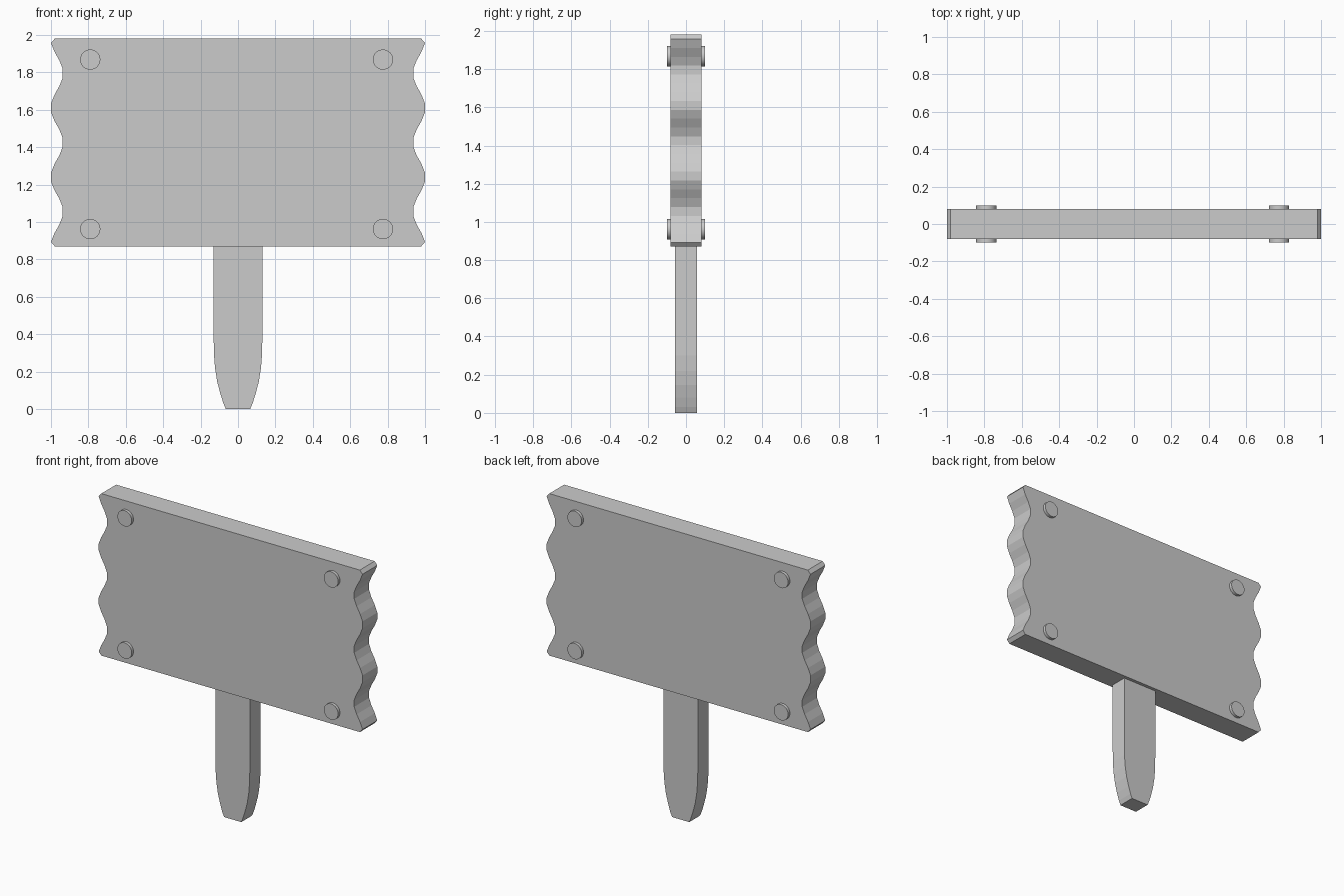
import bpy, bmesh
from math import cos, pi

if "Cube" in bpy.data.objects:
    bpy.data.objects.remove(bpy.data.objects["Cube"])


def extrude_profile(name, pts, half_depth):
    """Solid from an x-z outline, thickened evenly about y = 0."""
    bm = bmesh.new()
    face = bm.faces.new([bm.verts.new((x, -half_depth, z)) for x, z in pts])
    ext = bmesh.ops.extrude_face_region(bm, geom=[face])
    verts = [g for g in ext["geom"] if isinstance(g, bmesh.types.BMVert)]
    bmesh.ops.translate(bm, verts=verts, vec=(0, 2 * half_depth, 0))
    bmesh.ops.recalc_face_normals(bm, faces=bm.faces[:])
    mesh = bpy.data.meshes.new(name)
    bm.to_mesh(mesh)
    bm.free()
    obj = bpy.data.objects.new(name, mesh)
    bpy.context.collection.objects.link(obj)
    return obj


def mirrored(right):
    """Close a right-hand outline with its mirror image."""
    return right + [(-x, z) for x, z in reversed(right)]


# Sign board: wavy ends, three notches each side, clipped corners
bottom, top = 0.87, 1.98
period = (top - bottom) / 3
edge = [(0.98, bottom)]
for i in range(24):
    t = (i + 0.5) / 8
    edge.append((0.9685 + 0.034 * cos(2 * pi * t), bottom + t * period))
edge.append((0.98, top))
extrude_profile("sign_board", mirrored(edge), 0.08)

# Post with a tapered, blunt foot
post = [(0.065, 0), (0.078, 0.03), (0.094, 0.08), (0.111, 0.145),
        (0.123, 0.22), (0.129, 0.30), (0.13, 0.38), (0.13, 0.90)]
extrude_profile("post", mirrored(post), 0.058)

# Bolts through the four corners, heads showing on both faces
for side, x in (("left", -0.79), ("right", 0.775)):
    for level, z in (("lower", 0.962), ("upper", 1.868)):
        bpy.ops.mesh.primitive_cylinder_add(
            vertices=32, radius=0.054, depth=0.2,
            location=(x, 0, z), rotation=(pi / 2, 0, 0))
        bpy.context.object.name = f"bolt_{level}_{side}"
        bpy.ops.object.shade_smooth_by_angle()
